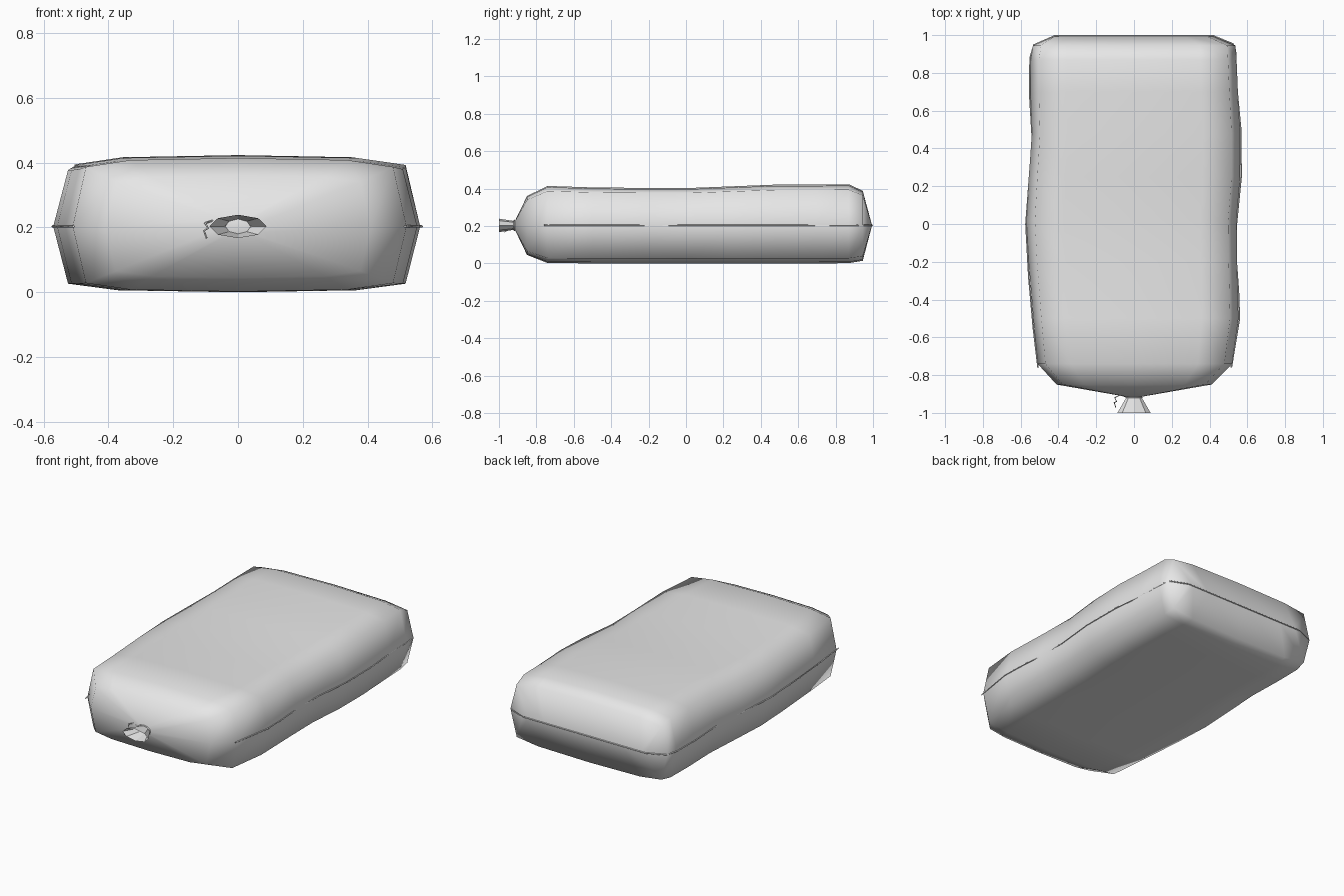
import bpy, bmesh, math

if "Cube" in bpy.data.objects:
    bpy.data.objects.remove(bpy.data.objects["Cube"])

cloth = bpy.data.materials.new("plain grey cloth")
cloth.diffuse_color = (0.8, 0.8, 0.8, 1)
cloth.use_nodes = True
cloth.node_tree.nodes["Principled BSDF"].inputs["Base Color"].default_value = cloth.diffuse_color
MID = 0.203


def loft(name, rings, cap_start=True, cap_end=True, smooth=True):
    """Skin a list of equal-length point rings."""
    bm = bmesh.new()
    loops = [[bm.verts.new(p) for p in ring] for ring in rings]
    n = len(loops[0])
    for a, b in zip(loops, loops[1:]):
        for i in range(n):
            j = (i + 1) % n
            bm.faces.new((a[i], a[j], b[j], b[i]))
    if cap_start:
        bm.faces.new(loops[0])
    if cap_end:
        bm.faces.new(loops[-1])
    bmesh.ops.recalc_face_normals(bm, faces=bm.faces[:])
    mesh = bpy.data.meshes.new(name)
    bm.to_mesh(mesh)
    bm.free()
    for p in mesh.polygons:
        p.use_smooth = smooth
    mesh.materials.append(cloth)
    ob = bpy.data.objects.new(name, mesh)
    bpy.context.collection.objects.link(ob)
    return ob


def cord(name, pts, radius, cyclic=False):
    """Thin round thread through a few points."""
    cu = bpy.data.curves.new(name, 'CURVE')
    cu.dimensions = '3D'
    cu.bevel_depth = radius
    cu.bevel_resolution = 0
    cu.use_fill_caps = True
    sp = cu.splines.new('POLY')
    sp.points.add(len(pts) - 1)
    for p, co in zip(sp.points, pts):
        p.co = (*co, 1)
    sp.use_cyclic_u = cyclic
    cu.materials.append(cloth)
    ob = bpy.data.objects.new(name, cu)
    bpy.context.collection.objects.link(ob)
    return ob


# Sack body: pillow-shaped sections running front to back
QUARTER = [(1, 0), (0.92, 0.87), (0.65, 0.97), (0, 1)]
SECTION = (QUARTER + [(-x, z) for x, z in QUARTER[-2::-1]]
           + [(-x, -z) for x, z in QUARTER[1:]]
           + [(x, -z) for x, z in QUARTER[-2:0:-1]])


def body_ring(y, left, right, bottom, top):
    ring = []
    for fx, fz in SECTION:
        x = fx * (right if fx > 0 else left)
        z = MID + fz * ((top - MID) if fz > 0 else (MID - bottom))
        ring.append((x, y, z))
    return ring


STATIONS = [  # y, left width, right width, bottom, top
    (-0.915, 0.037, 0.037, 0.180, 0.226),
    (-0.850, 0.410, 0.410, 0.045, 0.360),
    (-0.740, 0.510, 0.520, 0.002, 0.414),
    (-0.500, 0.533, 0.553, 0.000, 0.406),
    (-0.200, 0.558, 0.545, 0.000, 0.403),
    (0.020, 0.570, 0.542, 0.000, 0.403),
    (0.250, 0.556, 0.562, 0.000, 0.412),
    (0.480, 0.541, 0.562, 0.000, 0.421),
    (0.700, 0.548, 0.549, 0.000, 0.421),
    (0.870, 0.547, 0.541, 0.001, 0.423),
    (0.945, 0.535, 0.537, 0.014, 0.388),
    (0.994, 0.420, 0.420, 0.200, 0.206),
]
loft("sack_body", [body_ring(*s) for s in STATIONS])


# Gathered neck: open faceted funnel
def oval(y, rx, rz, n=8):
    return [(rx * math.cos(2 * math.pi * i / n), y,
             MID + rz * math.sin(2 * math.pi * i / n)) for i in range(n)]


loft("sack_neck", [oval(-0.91, 0.036, 0.022), oval(-1.0, 0.088, 0.036)],
     cap_start=False, cap_end=False, smooth=False)

# Side and rear seam, weaving slightly out of the cloth
seam = [(0.515, -0.76), (0.558, -0.50), (0.553, -0.36), (0.540, -0.18),
        (0.542, 0.0), (0.567, 0.25), (0.565, 0.50), (0.546, 0.70),
        (0.537, 0.92), (0.525, 0.953), (0.42, 0.996),
        (-0.42, 0.996), (-0.53, 0.948), (-0.55, 0.88), (-0.553, 0.70),
        (-0.538, 0.45), (-0.572, 0.0), (-0.557, -0.28), (-0.533, -0.55),
        (-0.508, -0.76)]
cord("seam", [(x, y, MID) for x, y in seam], 0.004)

# String tied round the neck with a loose tail
cord("neck_string", oval(-0.918, 0.043, 0.027, 12), 0.004, cyclic=True)
cord("string_tail", [(-0.042, -0.915, 0.207), (-0.075, -0.905, 0.222),
                     (-0.102, -0.920, 0.213), (-0.092, -0.940, 0.198),
                     (-0.105, -0.945, 0.190), (-0.097, -0.970, 0.167)], 0.003)
